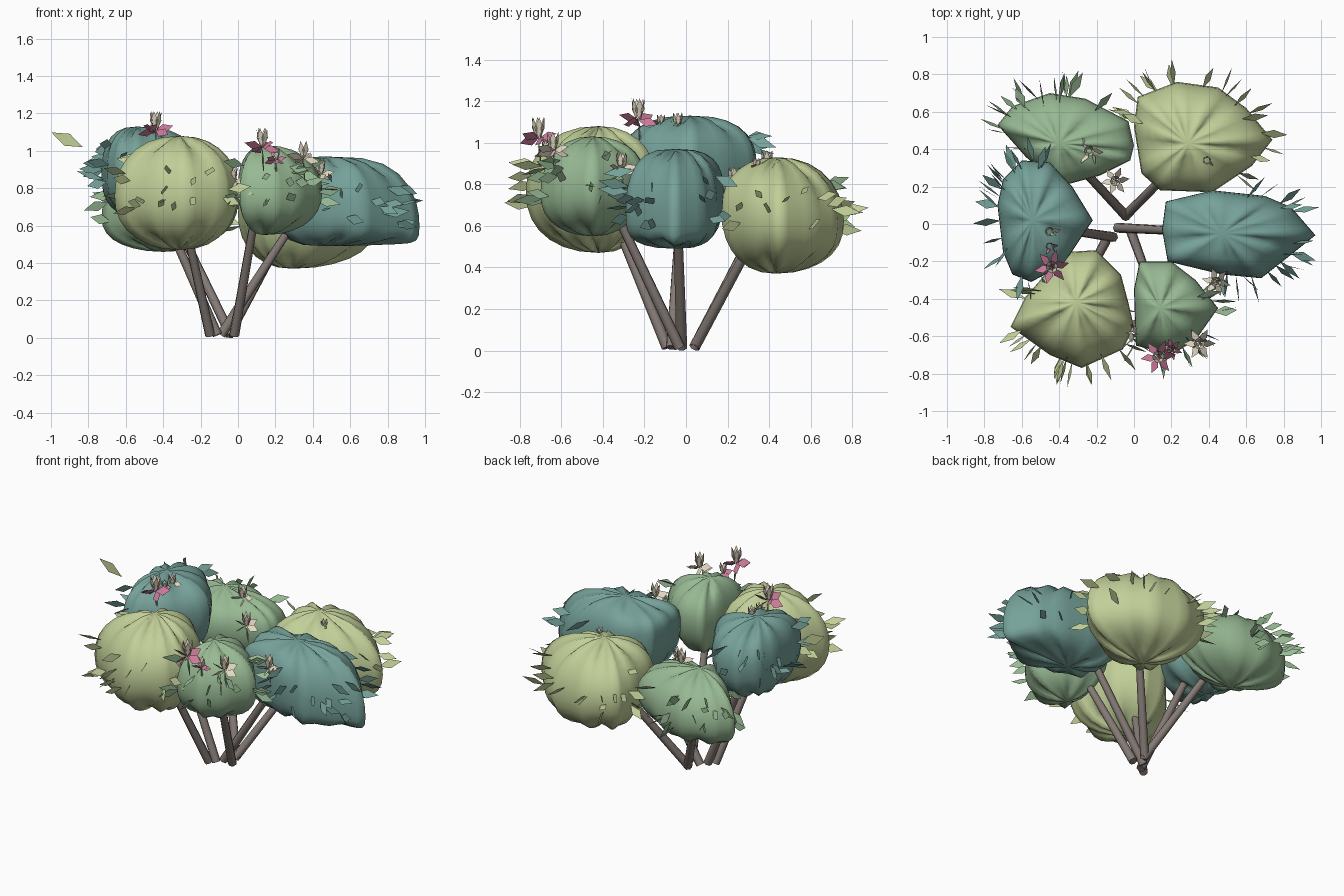
import bpy, math, random
from mathutils import Vector

random.seed(4)
cube = bpy.data.objects.get("Cube")
if cube:
    bpy.data.objects.remove(cube, do_unlink=True)


def material(name, *rgb):
    col = [(c / 255) ** 2.2 for c in rgb] + [1]
    m = bpy.data.materials.new(name)
    m.use_nodes = True
    m.diffuse_color = col
    m.node_tree.nodes["Principled BSDF"].inputs["Base Color"].default_value = col
    return m


YELLOW = material("yellow green", 192, 206, 151)
GREEN = material("soft green", 150, 184, 146)
TEAL = material("teal green", 117, 160, 152)
BARK = material("grey brown bark", 132, 122, 117)
CREAM = material("cream petal", 228, 217, 194)
PINK = material("pink petal", 202, 122, 152)


def build(name, verts, faces, mats, indices=None, smooth=False):
    mesh = bpy.data.meshes.new(name)
    mesh.from_pydata(verts, [], faces)
    for m in mats:
        mesh.materials.append(m)
    for i, p in enumerate(mesh.polygons):
        p.use_smooth = smooth
        if indices:
            p.material_index = indices[i]
    mesh.update()
    ob = bpy.data.objects.new(name, mesh)
    bpy.context.collection.objects.link(ob)


def blade(verts, faces, base, direction, length, width, roll):
    """Add one flat diamond, used for leaves and petals."""
    d = direction.normalized()
    side = d.cross(Vector((0, 0, 1)))
    if side.length < 0.01:
        side = Vector((1, 0, 0))
    side.normalize()
    side = side * math.cos(roll) + d.cross(side) * math.sin(roll)
    mid = base + d * length * 0.5
    n = len(verts)
    verts += [base, mid + side * width / 2, base + d * length, mid - side * width / 2]
    faces.append((n, n + 1, n + 2, n + 3))


def clump(name, mat, pole, low, high, outline, tilt=-0.12, power=2.2):
    """Loft a plan outline up to a crown and down to a foot, with radial folds."""
    pole = Vector(pole)
    outward = pole.normalized()
    pts = [Vector(p) - pole for p in outline]
    loop = []
    for k, a in enumerate(pts):
        b = pts[(k + 1) % len(pts)]
        depth = 1.0 if k % 2 else 0.35
        loop += [(a, 0), (a.lerp(b, 0.25), 0.5 * depth), (a.lerp(b, 0.5), depth),
                 (a.lerp(b, 0.75), 0.5 * depth)]
    n, rings = len(loop), 14
    mid, half = (low + high) / 2, (high - low) / 2

    def at(p, t, fold=0):
        s = max(0, 1 - abs(t) ** power) ** (1 / power)
        # folds run from the crown down to the rim and fade out there
        z = mid + half * t * (1 - 0.15 * fold * min(1, 3 * s))
        z += tilt * p.dot(outward) * s * (1 - t * t)
        return Vector((pole.x + p.x * s, pole.y + p.y * s, z))

    verts = [at(pts[0], -1)]
    for k in range(1, rings):
        t = -math.cos(math.pi * k / rings)
        verts += [at(p, t, f) for p, f in loop]
    verts.append(at(pts[0], 1))
    last = len(verts) - 1
    faces = []
    for i in range(n):
        j = (i + 1) % n
        faces.append((0, 1 + j, 1 + i))
        for k in range(rings - 2):
            r = 1 + k * n
            faces.append((r + i, r + j, r + n + j, r + n + i))
        faces.append((last - n + i, last - n + j, last))
    build(name, verts, faces, [mat], smooth=True)

    # leaves bristle from the outward side
    lv, lf = [], []
    while len(lf) < 22:
        k = random.randrange(len(pts))
        p = pts[k].lerp(pts[k - 1], random.random())
        if p.normalized().dot(outward) < -0.3:
            continue
        d = p.normalized().to_3d()
        d += Vector([random.uniform(-0.3, 0.3) for _ in range(3)])
        base = at(p * 0.97, random.uniform(-0.25, 0.65))
        length = random.uniform(0.11, 0.16)
        if abs((base + d.normalized() * length).x) < 1:
            blade(lv, lf, base, d, length, 0.055, random.gauss(1.35, 0.5))
    build(name + "_leaves", lv, lf, [mat])


clump("back_right_clump", GREEN, (-0.40, 0.43), 0.46, 0.91,
      [(0, 0.42), (-0.03, 0.55), (-0.26, 0.67), (-0.45, 0.7), (-0.65, 0.63), (-0.73, 0.53),
       (-0.58, 0.36), (-0.4, 0.2), (-0.18, 0.26), (-0.02, 0.34)])
clump("back_left_clump", YELLOW, (0.29, 0.43), 0.37, 0.93,
      [(0.74, 0.45), (0.6, 0.62), (0.45, 0.73), (0.23, 0.76), (0.02, 0.68), (0, 0.52),
       (0.04, 0.27), (0.14, 0.18), (0.42, 0.17), (0.63, 0.31)])
clump("left_clump", TEAL, (0.47, -0.05), 0.49, 0.97,
      [(0.97, -0.06), (0.84, 0.09), (0.7, 0.15), (0.42, 0.18), (0.17, 0.12), (0.15, -0.03),
       (0.18, -0.2), (0.47, -0.27), (0.68, -0.29), (0.82, -0.18)], -0.27, 2.8)
clump("right_clump", TEAL, (-0.54, 0.02), 0.65, 1.13,
      [(-0.22, 0.02), (-0.33, 0.2), (-0.45, 0.33), (-0.6, 0.34), (-0.7, 0.24), (-0.73, 0.1),
       (-0.7, -0.15), (-0.65, -0.27), (-0.55, -0.31), (-0.38, -0.22)], -0.05, 2.5)
clump("front_right_clump", YELLOW, (-0.31, -0.42), 0.47, 1.08,
      [(-0.03, -0.42), (-0.07, -0.27), (-0.2, -0.14), (-0.37, -0.15), (-0.58, -0.39),
       (-0.66, -0.55), (-0.45, -0.7), (-0.28, -0.77), (-0.06, -0.67), (0, -0.55)], -0.05)
clump("front_left_clump", GREEN, (0.14, -0.45), 0.55, 1.03,
      [(0.45, -0.45), (0.33, -0.3), (0.2, -0.2), (0.03, -0.2), (0, -0.35), (0.01, -0.65),
       (0.2, -0.7), (0.33, -0.62)])

# one leaf standing off on its own
lv, lf = [], []
blade(lv, lf, Vector((-0.83, -0.02, 1.02)), Vector((-0.17, 0, 0.08)), 0.185, 0.07, math.pi / 2)
build("stray_leaf", lv, lf, [YELLOW])


def stem(name, foot, top):
    foot, top = Vector(foot), Vector(top)
    axis = top - foot
    bpy.ops.mesh.primitive_cone_add(vertices=7, radius1=0.027, radius2=0.022,
                                    depth=axis.length, location=(foot + top) / 2)
    ob = bpy.context.object
    ob.name = name
    ob.rotation_euler = axis.to_track_quat("Z", "Y").to_euler()
    ob.data.materials.append(BARK)
    bpy.ops.object.shade_smooth_by_angle(angle=math.radians(60))


stem("back_right_stem", (-0.04, 0.04, 0.015), (-0.33, 0.35, 0.62))
stem("back_left_stem", (-0.05, 0.04, 0.015), (0.24, 0.33, 0.55))
stem("left_stem", (-0.09, -0.02, 0.015), (0.3, -0.04, 0.62))
stem("right_stem", (-0.11, -0.07, 0.015), (-0.44, -0.02, 0.76))
stem("front_right_stem", (-0.15, -0.09, 0.015), (-0.28, -0.33, 0.6))
stem("front_left_stem", (-0.02, -0.03, 0.015), (0.09, -0.33, 0.65))


def flower(name, x, y, z, size, outer):
    """Upright cream petals over a ring of spreading ones on a short stalk."""
    c = Vector((x, y, z))
    v, f, idx = [], [], []
    for i in range(6):
        a = i * math.tau / 6 + x * 9
        ray = Vector((math.cos(a), math.sin(a), 0))
        droop = Vector((0, 0, 0.25 - 0.5 * (i % 2)))
        blade(v, f, c, ray + droop, 0.09 * size, 0.055 * size, 0.8)
        blade(v, f, c + ray * 0.012, ray * 0.2 + Vector((0, 0, 1)), 0.095 * size, 0.038 * size, 0)
        idx += [outer, 0]
    for roll in (0, math.pi / 2):
        blade(v, f, c, Vector((0.05, 0.1, -1)), 0.13 * size, 0.014, roll)
        idx.append(2)
    build(name, v, f, [CREAM, PINK, GREEN], idx)


blooms = [(-0.44, -0.23, 1.11, 1.1, 1), (0.13, -0.71, 1.02, 1.1, 1), (0.35, -0.64, 0.96, 1, 0),
          (0.44, -0.31, 0.87, 0.9, 0), (-0.03, -0.56, 0.83, 0.9, 0), (-0.24, 0.39, 0.88, 0.9, 0),
          (-0.1, 0.23, 0.8, 0.9, 0), (0.39, 0.34, 0.88, 0.5, 1), (-0.45, -0.04, 1.08, 0.7, 0),
          (-0.45, -0.12, 1.09, 0.5, 1), (0.2, -0.67, 0.95, 0.7, 1)]
for i, b in enumerate(blooms):
    flower("flower_%d" % (i + 1), *b)
